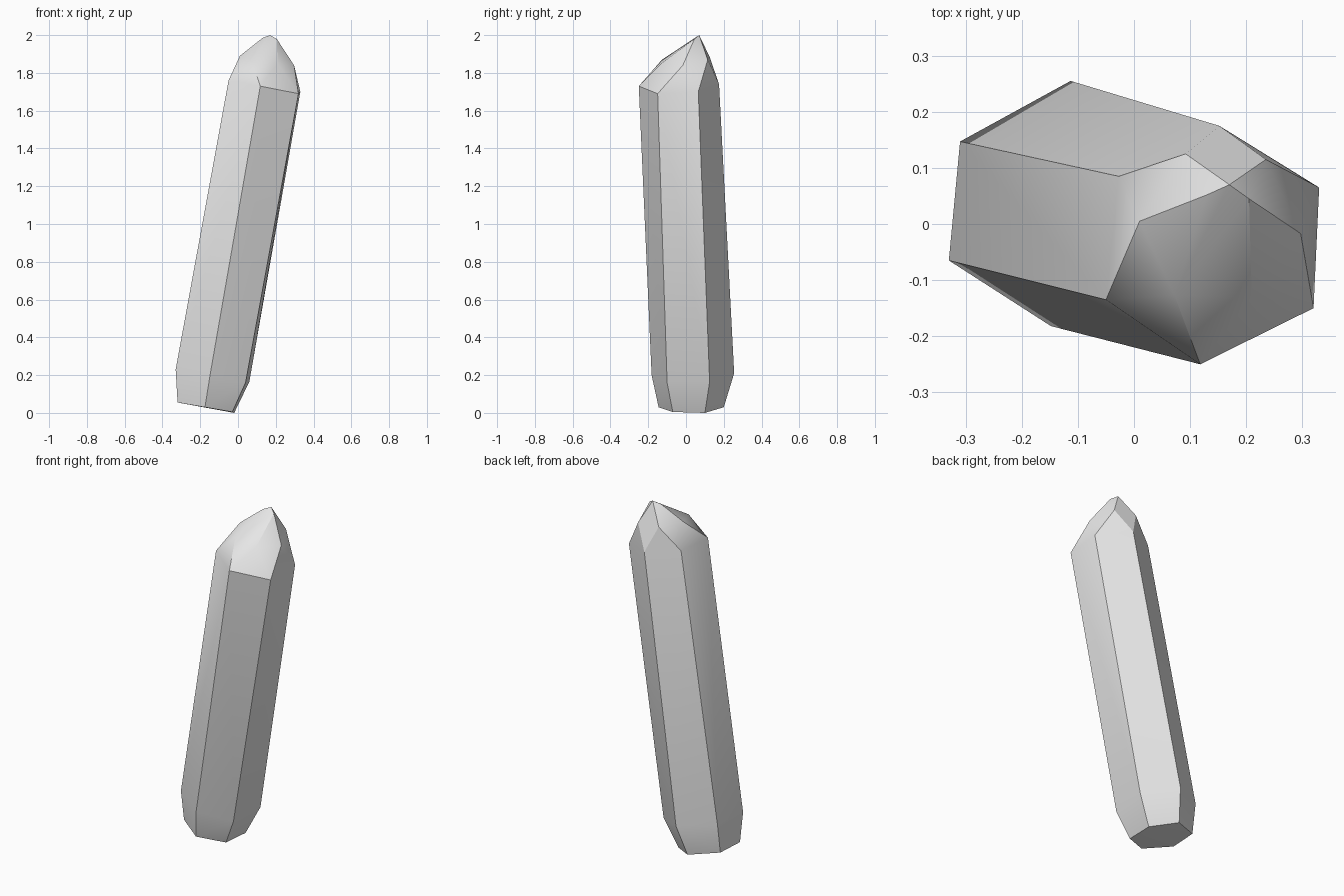
import bpy
import bmesh
import math

cube = bpy.data.objects.get("Cube")
if cube:
    bpy.data.objects.remove(cube, do_unlink=True)

# Pale grey mineral
stone = bpy.data.materials.new("pale_grey_stone")
stone.use_nodes = True
grey = (0.8, 0.8, 0.8, 1.0)
stone.diffuse_color = grey
stone.node_tree.nodes["Principled BSDF"].inputs["Base Color"].default_value = grey

# Six-sided rings, from the cut base up to the shoulder
base_ring = [(-0.32, -0.05, 0.055), (-0.175, -0.145, 0.03), (-0.03, -0.07, 0.005),
             (-0.02, 0.10, 0.0), (-0.15, 0.20, 0.03), (-0.31, 0.12, 0.055)]
lower_ring = [(-0.33, -0.065, 0.23), (-0.148, -0.182, 0.2), (0.04, -0.10, 0.16),
              (0.06, 0.125, 0.165), (-0.113, 0.255, 0.21), (-0.31, 0.147, 0.23)]
shoulder_ring = [(-0.05, -0.135, 1.76), (0.118, -0.25, 1.73), (0.32, -0.15, 1.69),
                 (0.33, 0.065, 1.70), (0.152, 0.175, 1.74), (-0.027, 0.085, 1.76)]

# Uneven facets of the point: lower corners, then the ridge around the apex
facet_corners = [(0.01, 0.005, 1.89), (0.072, -0.127, 1.87), (0.21, -0.13, 1.85),
                 (0.297, -0.017, 1.84), (0.235, 0.115, 1.87), (0.092, 0.125, 1.885)]
ridge = [(0.13, 0.052, 1.985), (0.17, 0.07, 2.0), (0.205, 0.045, 1.98)]

# Convex crystal body
bm = bmesh.new()
for ring in (base_ring, lower_ring, shoulder_ring, facet_corners, ridge):
    for point in ring:
        bm.verts.new(point)
hull = bmesh.ops.convex_hull(bm, input=bm.verts[:])
spare = {v for v in hull["geom_interior"] + hull["geom_unused"]
         if isinstance(v, bmesh.types.BMVert)}
bmesh.ops.delete(bm, geom=list(spare), context="VERTS")
bmesh.ops.dissolve_limit(bm, angle_limit=math.radians(1.5),
                         verts=bm.verts[:], edges=bm.edges[:])
bmesh.ops.recalc_face_normals(bm, faces=bm.faces[:])

mesh = bpy.data.meshes.new("crystal_shard")
bm.to_mesh(mesh)
bm.free()
mesh.materials.append(stone)
shard = bpy.data.objects.new("crystal_shard", mesh)
bpy.context.collection.objects.link(shard)

# Soft facets with crisp long edges
bpy.ops.object.select_all(action="DESELECT")
shard.select_set(True)
bpy.context.view_layer.objects.active = shard
bpy.ops.object.shade_smooth_by_angle(angle=math.radians(30))
